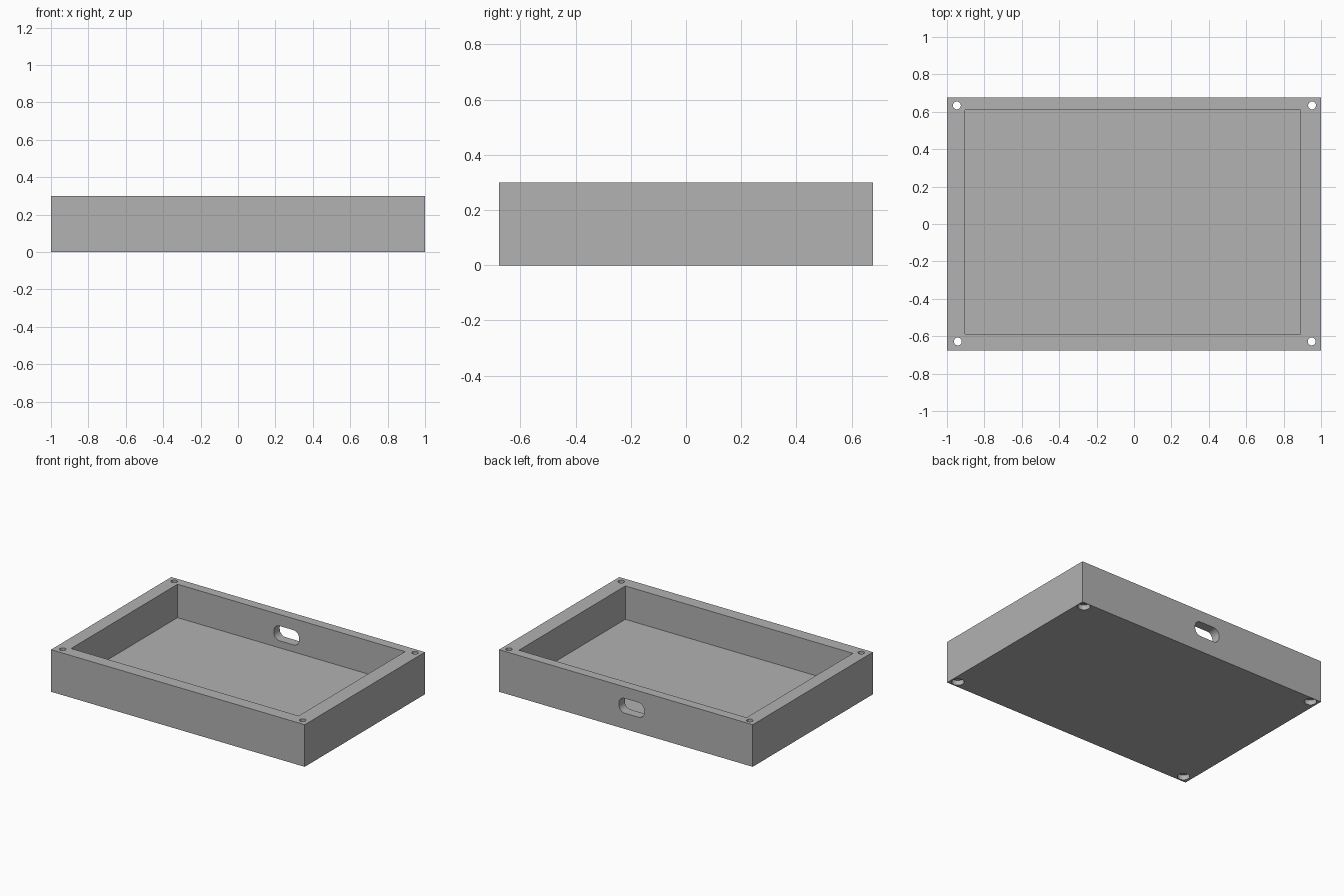
import bpy
import bmesh
import math

default = bpy.data.objects.get("Cube")
if default:
    bpy.data.objects.remove(default, do_unlink=True)

grey = bpy.data.materials.new("plain grey")
grey.use_nodes = True
colour = (0.445, 0.445, 0.445, 1)
grey.diffuse_color = colour
grey.node_tree.nodes["Principled BSDF"].inputs["Base Color"].default_value = colour

HALF_Y, HEIGHT, FLOOR = 0.677, 0.3, 0.062


def prism(name, outline, direction):
    """Extrude a closed 3D outline along a direction."""
    bm = bmesh.new()
    face = bm.faces.new([bm.verts.new(p) for p in outline])
    moved = bmesh.ops.extrude_face_region(bm, geom=[face])["geom"]
    verts = [v for v in moved if isinstance(v, bmesh.types.BMVert)]
    bmesh.ops.translate(bm, verts=verts, vec=direction)
    bmesh.ops.recalc_face_normals(bm, faces=bm.faces)
    mesh = bpy.data.meshes.new(name)
    bm.to_mesh(mesh)
    bm.free()
    mesh.materials.append(grey)
    obj = bpy.data.objects.new(name, mesh)
    bpy.context.collection.objects.link(obj)
    return obj


def box(name, x0, x1, y0, y1, z0, z1):
    outline = [(x0, y0, z0), (x1, y0, z0), (x1, y1, z0), (x0, y1, z0)]
    return prism(name, outline, (0, 0, z1 - z0))


def cylinder(name, x, y, z0, z1, radius, sides=32):
    angles = [math.tau * i / sides for i in range(sides)]
    outline = [(x + radius * math.cos(a), y + radius * math.sin(a), z0) for a in angles]
    return prism(name, outline, (0, 0, z1 - z0))


def rounded_slot(name, x, z, width, height, radius, y0, y1, steps=8):
    outline = []
    for corner, (sx, sz) in enumerate([(1, 1), (-1, 1), (-1, -1), (1, -1)]):
        cx = x + sx * (width / 2 - radius)
        cz = z + sz * (height / 2 - radius)
        for i in range(steps + 1):
            a = math.pi / 2 * (corner + i / steps)
            outline.append((cx + radius * math.cos(a), y0, cz + radius * math.sin(a)))
    return prism(name, outline, (0, y1 - y0, 0))


# Solid block that becomes the open tray
tray = box("tray", -1, 1, -HALF_Y, HALF_Y, 0, HEIGHT)

# Main cavity and the cable slot through the back wall
cutters = [
    box("cavity_cutter", -0.904, 0.89, -0.588, 0.61, FLOOR, HEIGHT + 0.1),
    rounded_slot("slot_cutter", -0.045, 0.165, 0.2, 0.105, 0.046, 0.55, 0.8),
]

# Corner screw holes with shallow wider recesses underneath
for x, y in [(-0.947, 0.634), (0.952, 0.634), (-0.942, -0.628), (0.95, -0.628)]:
    cutters.append(cylinder("screw_hole_cutter", x, y, -0.1, HEIGHT + 0.1, 0.021))
    cutters.append(cylinder("screw_recess_cutter", x, y, -0.1, 0.035, 0.04))

for cutter in cutters:
    cutter.hide_render = True
    cut = tray.modifiers.new(cutter.name, "BOOLEAN")
    cut.operation = "DIFFERENCE"
    cut.solver = "EXACT"
    cut.object = cutter

# Bake the cuts, then discard the cutters
bpy.context.view_layer.update()
graph = bpy.context.evaluated_depsgraph_get()
baked = bpy.data.meshes.new_from_object(tray.evaluated_get(graph))
tray.modifiers.clear()
tray.data = baked
baked.materials.clear()
baked.materials.append(grey)
for face in baked.polygons:
    face.material_index = 0
for cutter in cutters:
    bpy.data.objects.remove(cutter, do_unlink=True)

# Smooth the hole walls while keeping hard edges
bpy.ops.object.select_all(action="DESELECT")
tray.select_set(True)
bpy.context.view_layer.objects.active = tray
bpy.ops.object.shade_smooth_by_angle(angle=math.radians(30))
